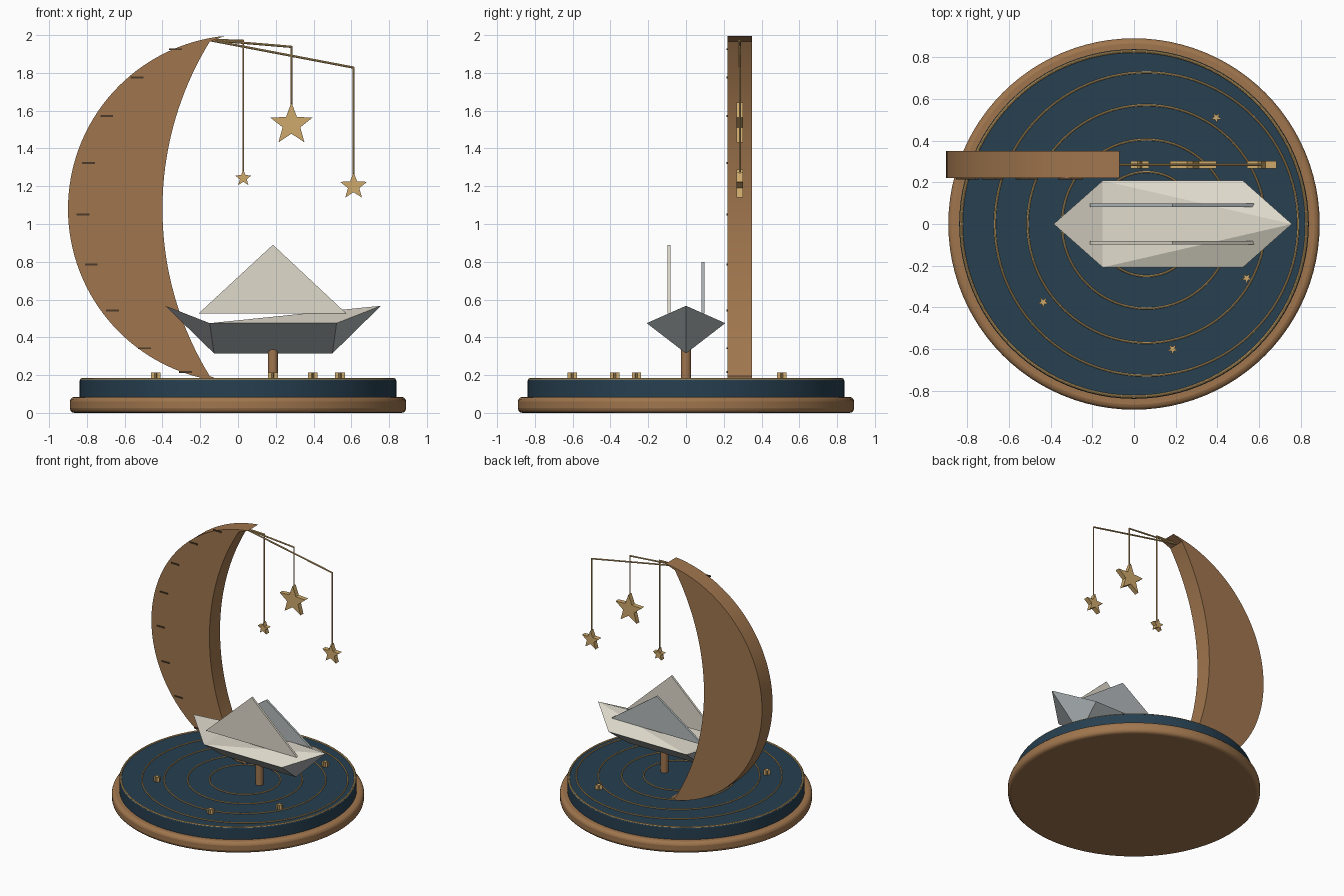
import bpy, bmesh
from math import sin, cos, pi, radians, sqrt
from mathutils import Vector

if "Cube" in bpy.data.objects:
    bpy.data.objects.remove(bpy.data.objects["Cube"])


def material(name, rgb):
    m = bpy.data.materials.new(name)
    m.diffuse_color = (*rgb, 1)
    m.use_nodes = True
    m.node_tree.nodes["Principled BSDF"].inputs["Base Color"].default_value = m.diffuse_color
    return m


WOOD = material("wood", (0.35, 0.18, 0.075))
NAVY = material("navy", (0.02, 0.05, 0.08))
GOLD = material("gold", (0.62, 0.40, 0.15))
DARK = material("dark_wood", (0.07, 0.042, 0.021))
PAPER = material("paper", (0.74, 0.70, 0.60))
SHADE = material("paper_grey", (0.45, 0.49, 0.50))


def mesh_object(name, verts, faces, mat):
    me = bpy.data.meshes.new(name)
    me.from_pydata(verts, [], faces)
    bm = bmesh.new()
    bm.from_mesh(me)
    bmesh.ops.recalc_face_normals(bm, faces=bm.faces)
    bm.to_mesh(me)
    bm.free()
    ob = bpy.data.objects.new(name, me)
    bpy.context.collection.objects.link(ob)
    me.materials.append(mat)
    return ob


def smooth(ob):
    bpy.ops.object.select_all(action='DESELECT')
    ob.select_set(True)
    bpy.context.view_layer.objects.active = ob
    bpy.ops.object.shade_smooth_by_angle(angle=radians(35))


def prism(name, outline, y, depth, mat):
    """Extrude an (x, z) outline along y, centred on y."""
    n = len(outline)
    verts = [(x, y + s * depth / 2, z) for s in (-1, 1) for x, z in outline]
    faces = [tuple(range(n)), tuple(range(n, 2 * n))]
    faces += [(i, (i + 1) % n, n + (i + 1) % n, n + i) for i in range(n)]
    return mesh_object(name, verts, faces, mat)


def rod(name, a, b, r, mat, sides=12):
    a, b = Vector(a), Vector(b)
    bpy.ops.mesh.primitive_cylinder_add(vertices=sides, radius=r, depth=(b - a).length,
                                        location=(a + b) / 2)
    ob = bpy.context.object
    ob.name = name
    ob.rotation_mode = 'QUATERNION'
    ob.rotation_quaternion = (b - a).to_track_quat('Z', 'Y')
    ob.data.materials.append(mat)
    smooth(ob)
    return ob


def disc(name, r, z0, z1, bevel, mat):
    ob = rod(name, (0, 0, z0), (0, 0, z1), r, mat, 96)
    mod = ob.modifiers.new("rounded_rim", 'BEVEL')
    mod.width, mod.segments, mod.limit_method = bevel, 3, 'ANGLE'
    return ob


def ring(name, x, r, minor, z):
    bpy.ops.mesh.primitive_torus_add(location=(x, 0, z), major_radius=r, minor_radius=minor,
                                     major_segments=96, minor_segments=8)
    ob = bpy.context.object
    ob.name = name
    ob.data.materials.append(GOLD)
    smooth(ob)


def star_outline(cx, cz, r):
    return [(cx + q * sin(i * pi / 5), cz + q * cos(i * pi / 5))
            for i in range(10) for q in [r if i % 2 == 0 else r * 0.42]]


# Round base with gold inlay rings
disc("base_plate", 0.89, 0, 0.085, 0.025, WOOD)
disc("base_top", 0.838, 0.08, 0.177, 0.006, NAVY)
ring("rim_ring", 0, 0.828, 0.007, 0.177)
for i, r in enumerate((0.25, 0.405, 0.57, 0.727)):
    ring(f"ripple_ring_{i + 1}", 0.06, r, 0.005, 0.18)

# Small stars lying on the base
for i, (x, y) in enumerate(((0.395, 0.51), (0.54, -0.26), (-0.435, -0.375), (0.185, -0.6))):
    ob = prism(f"base_star_{i + 1}", star_outline(0, 0, 0.027), 0, 0.04, GOLD)
    ob.rotation_euler = (radians(90), 0, 0)
    ob.location = (x, y, 0.194)

# Crescent: outer arc and a flatter inner arc
CX, CZ, R, RI = 0.02, 1.08, 0.92, 1.69
MOON_Y = 0.285
N = 64
start, end = radians(95.6), radians(264.4)
outer = [(CX + R * cos(a), CZ + R * sin(a))
         for a in (start + (end - start) * i / N for i in range(N + 1))]
inner = []
for i in range(41):
    dz = -0.885 + 1.77 * i / 40
    inner.append((-0.4 + RI - sqrt(RI * RI - dz * dz), CZ + dz))
smooth(prism("crescent", outer + inner, MOON_Y, 0.13, WOOD))

# Short engraved ticks on the crescent's front face
ticks = ((-0.33, 0.85), (-0.535, 0.7), (-0.695, 0.497), (-0.792, 0.247), (-0.82, -0.025),
         (-0.777, -0.29), (-0.665, -0.532), (-0.495, -0.733), (-0.278, -0.858))
for i, (x, dz) in enumerate(ticks):
    z = CZ - 0.005 + dz
    bar = [(x - 0.034, z - 0.005), (x + 0.034, z - 0.005),
           (x + 0.034, z + 0.005), (x - 0.034, z + 0.005)]
    prism(f"crescent_tick_{i + 1}", bar, 0.219, 0.01, DARK)

# Hanging stars: arm, string and star
for i, (x, za, zs, r) in enumerate(((0.028, 1.97, 1.243, 0.046), (0.283, 1.938, 1.527, 0.117),
                                    (0.612, 1.828, 1.2, 0.075))):
    rod(f"star_arm_{i + 1}", (-0.16, MOON_Y, 1.975), (x, MOON_Y, za), 0.006, GOLD, 8)
    rod(f"star_string_{i + 1}", (x, MOON_Y, za + 0.004), (x, MOON_Y, zs + r * 0.8), 0.005, GOLD, 8)
    prism(f"hanging_star_{i + 1}", star_outline(x, zs, r), MOON_Y, 0.036, GOLD)

# Post under the boat
rod("boat_post", (0.185, 0, 0.17), (0.185, 0, 0.335), 0.027, WOOD, 24)

# Folded-paper hull: two tips, four gunwale corners, straight keel
hull = mesh_object("boat_hull", [
    (-0.385, 0, 0.567), (0.757, 0, 0.567),
    (-0.15, -0.208, 0.475), (0.522, -0.208, 0.475),
    (0.522, 0.208, 0.475), (-0.15, 0.208, 0.475),
    (-0.127, 0, 0.315), (0.5, 0, 0.315)],
    [(0, 2, 5), (2, 3, 1), (5, 1, 4), (2, 1, 5),
     (0, 6, 2), (2, 6, 7, 3), (3, 7, 1), (0, 5, 6), (5, 4, 7, 6), (4, 1, 7)], PAPER)
hull.data.materials.append(SHADE)
for p in hull.data.polygons[4:]:
    p.material_index = 1

# Two triangular sails
for name, y, top, mat in (("front_sail", -0.09, 0.89, PAPER), ("back_sail", 0.09, 0.80, SHADE)):
    prism(name, [(-0.21, 0.525), (0.575, 0.525), (0.185, top)], y, 0.016, mat)
